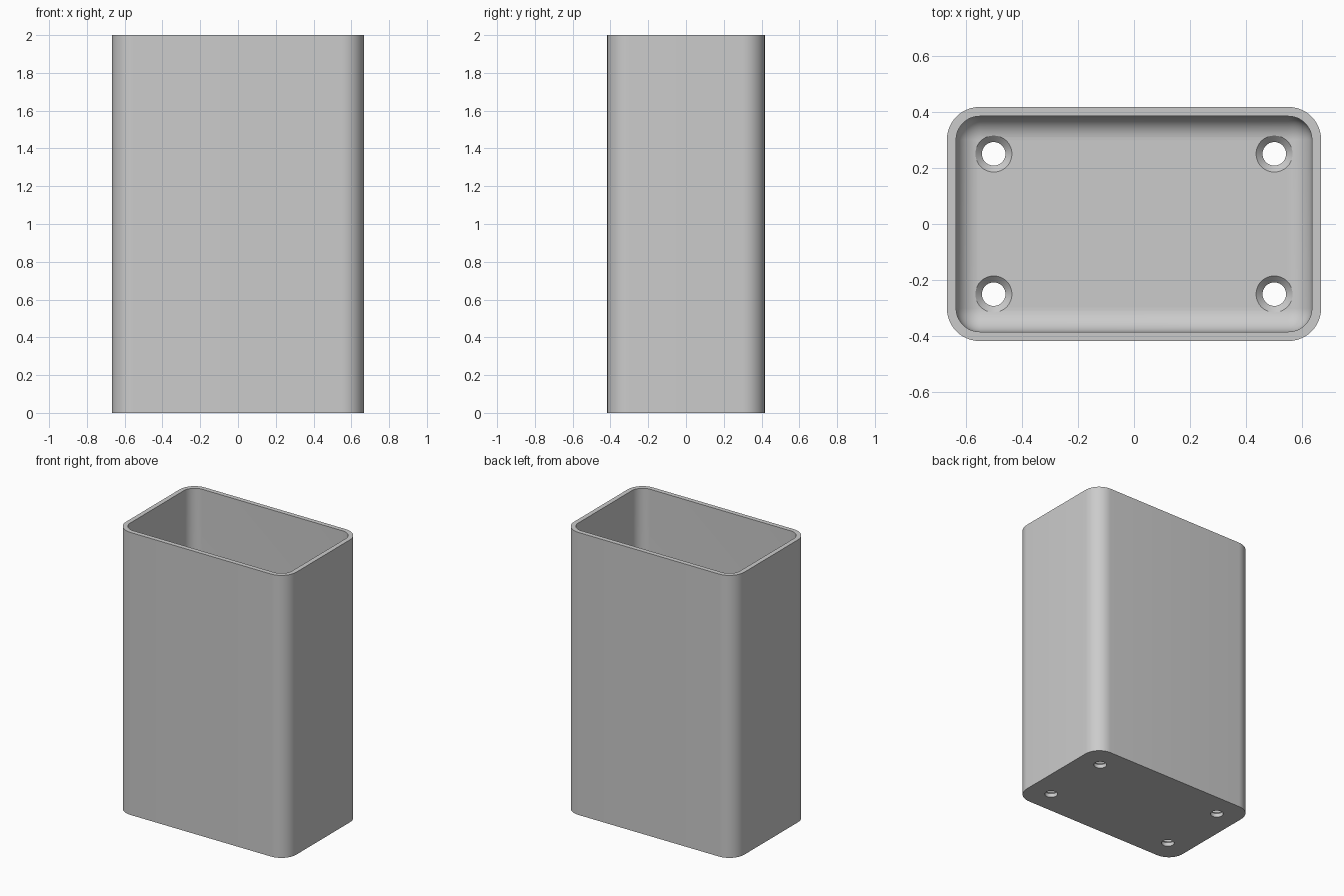
import bpy
import bmesh
from math import sin, cos, pi, radians

if "Cube" in bpy.data.objects:
    bpy.data.objects.remove(bpy.data.objects["Cube"])

HALF_X, HALF_Y, HEIGHT = 0.667, 0.417, 2.0
WALL, FLOOR, RADIUS = 0.033, 0.05, 0.117
FILLET = RADIUS - WALL
HOLE, SINK = 0.042, 0.065
STEPS = 12

grey = bpy.data.materials.new("plain grey")
grey.use_nodes = True
colour = (0.6, 0.6, 0.6, 1)
grey.diffuse_color = colour
grey.node_tree.nodes["Principled BSDF"].inputs["Base Color"].default_value = colour


def rounded_ring(bm, inset, z):
    """Rounded rectangle, moved inward by inset."""
    r = max(RADIUS - inset, 0.002)
    ring = []
    for quarter, (sx, sy) in enumerate([(1, 1), (-1, 1), (-1, -1), (1, -1)]):
        for i in range(STEPS + 1):
            a = (quarter + i / STEPS) * pi / 2
            ring.append(bm.verts.new((sx * (HALF_X - inset - r) + r * cos(a),
                                      sy * (HALF_Y - inset - r) + r * sin(a), z)))
    return ring


def circle_ring(bm, x, y, r, z, count=40):
    return [bm.verts.new((x + r * cos(2 * pi * i / count),
                          y + r * sin(2 * pi * i / count), z)) for i in range(count)]


def loft(bm, rings):
    """Skin a list of rings and cap both ends."""
    for low, high in zip(rings, rings[1:]):
        for i in range(len(low)):
            j = (i + 1) % len(low)
            bm.faces.new((low[i], low[j], high[j], high[i]))
    bm.faces.new(rings[0][::-1])
    bm.faces.new(rings[-1])


def make_object(name, bm):
    bmesh.ops.recalc_face_normals(bm, faces=bm.faces)
    mesh = bpy.data.meshes.new(name)
    bm.to_mesh(mesh)
    bm.free()
    mesh.materials.append(grey)
    obj = bpy.data.objects.new(name, mesh)
    bpy.context.collection.objects.link(obj)
    return obj


# Open container: outer wall, rim, inner wall, rounded floor edge
bm = bmesh.new()
rings = [rounded_ring(bm, 0, 0), rounded_ring(bm, 0, HEIGHT), rounded_ring(bm, WALL, HEIGHT)]
for i in range(STEPS + 1):
    a = i / STEPS * pi / 2
    rings.append(rounded_ring(bm, WALL + FILLET * (1 - cos(a)), FLOOR + FILLET * (1 - sin(a))))
loft(bm, rings)
container = make_object("container", bm)

# Countersunk screw holes in the floor
bm = bmesh.new()
for x in (-0.5, 0.5):
    for y in (-0.25, 0.25):
        profile = [(HOLE, -0.05), (HOLE, FLOOR - (SINK - HOLE)), (SINK, FLOOR), (SINK, FLOOR + 0.1)]
        loft(bm, [circle_ring(bm, x, y, r, z) for r, z in profile])
cutter = make_object("hole_cutter", bm)
cutter.hide_render = True

cut = container.modifiers.new("screw holes", "BOOLEAN")
cut.operation = "DIFFERENCE"
cut.solver = "EXACT"
cut.object = cutter
bpy.ops.object.select_all(action="DESELECT")
container.select_set(True)
bpy.context.view_layer.objects.active = container
bpy.ops.object.modifier_apply(modifier=cut.name)
bpy.data.objects.remove(cutter)
bpy.ops.object.shade_smooth_by_angle(angle=radians(30))
